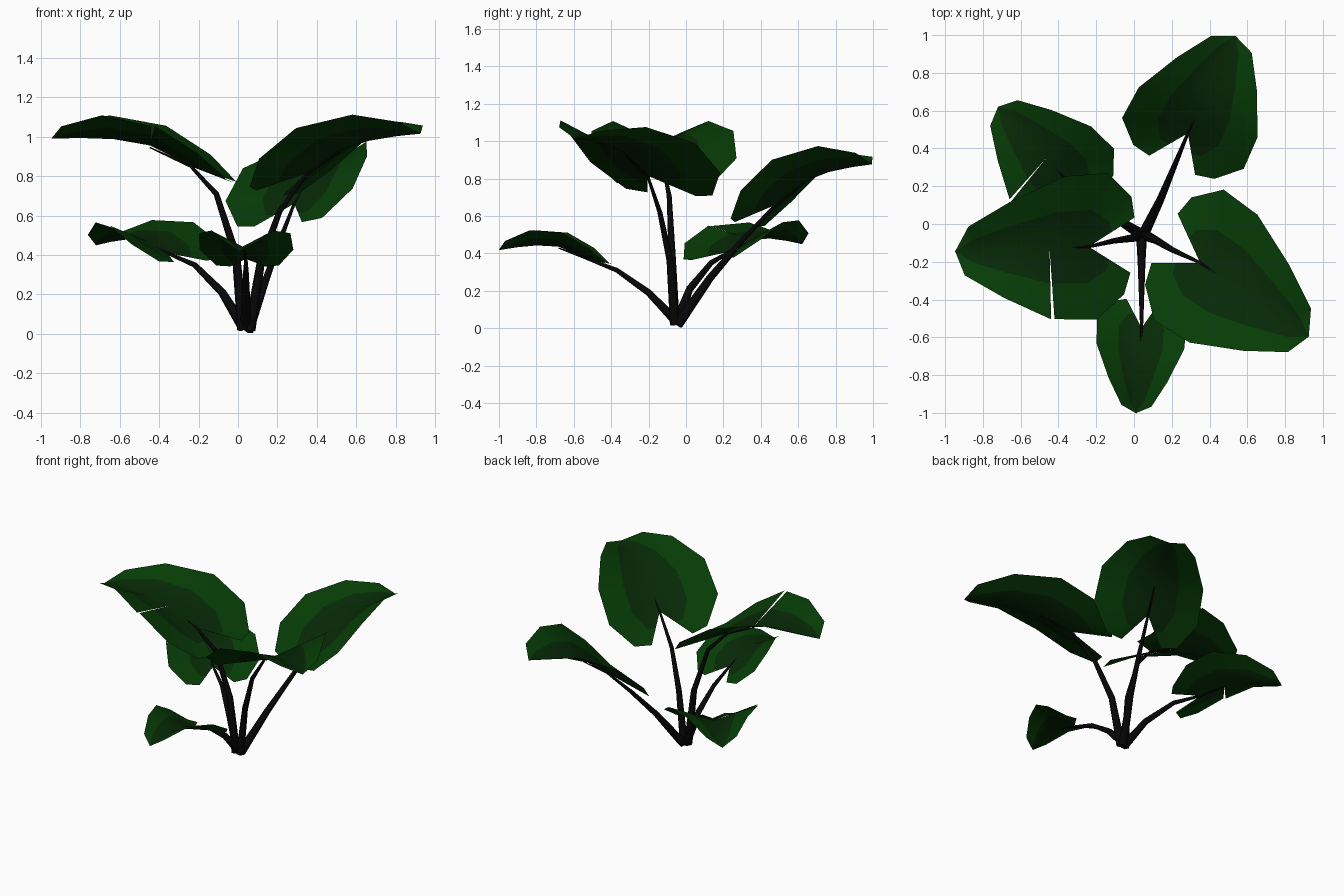
import bpy, bmesh
from mathutils import Vector

if "Cube" in bpy.data.objects:
    bpy.data.objects.remove(bpy.data.objects["Cube"])


def material(name, rgb):
    m = bpy.data.materials.new(name)
    m.diffuse_color = (*rgb, 1)
    m.use_nodes = True
    m.node_tree.nodes["Principled BSDF"].inputs["Base Color"].default_value = m.diffuse_color
    return m


LEAF_EDGE = material("leaf_green", (0.002, 0.045, 0.002))
LEAF_MID = material("leaf_dark_green", (0.002, 0.022, 0.002))
STEM = material("stem_dark", (0.002, 0.002, 0.002))

# Heart-shaped half leaf: (midrib u, midrib height) and (edge u, edge v, edge height)
ROWS = [
    ((0.00, 0.00), (-0.19, 0.13, -0.09)),
    ((0.00, 0.00), (-0.17, 0.23, -0.08)),
    ((0.06, 0.04), (-0.06, 0.345, 0.05)),
    ((0.17, 0.11), (0.125, 0.337, 0.20)),
    ((0.32, 0.15), (0.353, 0.227, 0.265)),
    ((0.46, 0.165), (0.53, 0.115, 0.225)),
    ((0.58, 0.17), (0.58, 0.00, 0.17)),
]


def leaf_point(leaf, u, v, w):
    d = Vector((*leaf["dir"], 0)).normalized()
    side = Vector((d.y, -d.x, 0))
    u, v, w = u * leaf["long"], v * leaf["wide"], w * leaf["high"]
    p = Vector(leaf["notch"]) + d * (u + leaf["skew"] * v) + side * v
    p.z += w + leaf["tilt"] * u + leaf["roll"] * v
    return p


def build_leaf(leaf):
    bm = bmesh.new()

    def row(i, s, slit):
        (mu, mw), (eu, ev, ew) = ROWS[i]
        pts = []
        for t in (0, 0.5, 1):
            w = mw + (ew - mw) * t
            pts.append(leaf_point(leaf, mu + (eu - mu) * t + slit * t, s * ev * t, w))
        return pts

    for s in (-1, 1):
        for i in range(len(ROWS) - 1):
            # the left half of some leaves is split by a narrow slit
            slit = 0.015 if leaf["slit"] and s < 0 and i == 3 else 0
            a, b = row(i, s, slit), row(i + 1, s, 0)
            for k in (0, 1):
                quad = [a[k], a[k + 1], b[k + 1], b[k]]
                poly = []
                for p in quad:
                    if all((p - q).length > 1e-5 for q in poly):
                        poly.append(p)
                if len(poly) < 3:
                    continue
                if s < 0:
                    poly.reverse()
                f = bm.faces.new([bm.verts.new(p) for p in poly])
                f.smooth = True
                f.material_index = k
    bmesh.ops.remove_doubles(bm, verts=bm.verts, dist=0.0005)
    for f in bm.faces:
        f.normal_update()
    if sum(f.normal.z for f in bm.faces) < 0:
        bmesh.ops.reverse_faces(bm, faces=bm.faces)
    me = bpy.data.meshes.new(leaf["name"])
    bm.to_mesh(me)
    bm.free()
    me.materials.append(LEAF_MID)
    me.materials.append(LEAF_EDGE)
    ob = bpy.data.objects.new(leaf["name"], me)
    bpy.context.collection.objects.link(ob)


def build_stem(leaf):
    # tapered stalk that runs into the underside of the midrib
    end = leaf_point(leaf, 0.17, 0, 0.10)
    pts = [Vector(p) for p in leaf["stem"]] + [Vector(leaf["notch"]), end]
    cu = bpy.data.curves.new("stem", "CURVE")
    cu.dimensions = "3D"
    cu.bevel_depth = 0.029
    cu.bevel_resolution = 1
    cu.use_fill_caps = True
    sp = cu.splines.new("POLY")
    sp.points.add(len(pts) - 1)
    for i, p in enumerate(pts):
        sp.points[i].co = (*p, 1)
        sp.points[i].radius = (1.0, 0.72, 0.5, 0.28, 0.12)[i]
    tmp = bpy.data.objects.new("tmp", cu)
    bpy.context.collection.objects.link(tmp)
    bpy.context.view_layer.update()
    me = bpy.data.meshes.new_from_object(tmp)
    bpy.data.objects.remove(tmp)
    me.materials.clear()
    me.materials.append(STEM)
    for f in me.polygons:
        f.use_smooth = len(f.vertices) == 4
    name = leaf["name"].replace("leaf", "stem")
    bpy.context.collection.objects.link(bpy.data.objects.new(name, me))


LEAVES = [
    dict(name="back_leaf", notch=(0.285, 0.48, 0.66), dir=(0.255, 0.52), long=0.99, wide=1.01,
         high=1.0, tilt=0.08, roll=0.09, skew=0.06, slit=False,
         stem=[(0.055, -0.045, 0.02), (0.14, 0.13, 0.27), (0.215, 0.31, 0.48)]),
    dict(name="right_leaf", notch=(0.35, -0.205, 0.815), dir=(0.58, -0.395), long=1.2, wide=1.13,
         high=0.97, tilt=0.05, roll=0.07, skew=0.11, slit=False,
         stem=[(0.06, -0.06, 0.02), (0.115, -0.085, 0.36), (0.21, -0.14, 0.62)]),
    dict(name="left_leaf", notch=(-0.24, -0.12, 0.85), dir=(-0.71, -0.025), long=1.22, wide=1.12,
         high=1.07, tilt=-0.06, roll=0.0, skew=-0.11, slit=True,
         stem=[(0.025, -0.06, 0.02), (-0.01, -0.075, 0.40), (-0.11, -0.09, 0.71)]),
    dict(name="back_left_leaf", notch=(-0.36, 0.235, 0.41), dir=(-0.68, 0.73), long=0.91, wide=0.86,
         high=0.85, tilt=-0.2, roll=0.03, skew=0.0, slit=True,
         stem=[(0.03, -0.05, 0.03), (-0.08, 0.02, 0.21), (-0.22, 0.135, 0.35)]),
    dict(name="front_leaf", notch=(0.04, -0.55, 0.38), dir=(-0.03, -0.45), long=0.78, wide=0.69,
         high=0.75, tilt=-0.2, roll=0.0, skew=0.0, slit=False,
         stem=[(0.04, -0.055, 0.04), (0.04, -0.20, 0.19), (0.04, -0.37, 0.31)]),
]

for leaf in LEAVES:
    build_leaf(leaf)
    build_stem(leaf)
